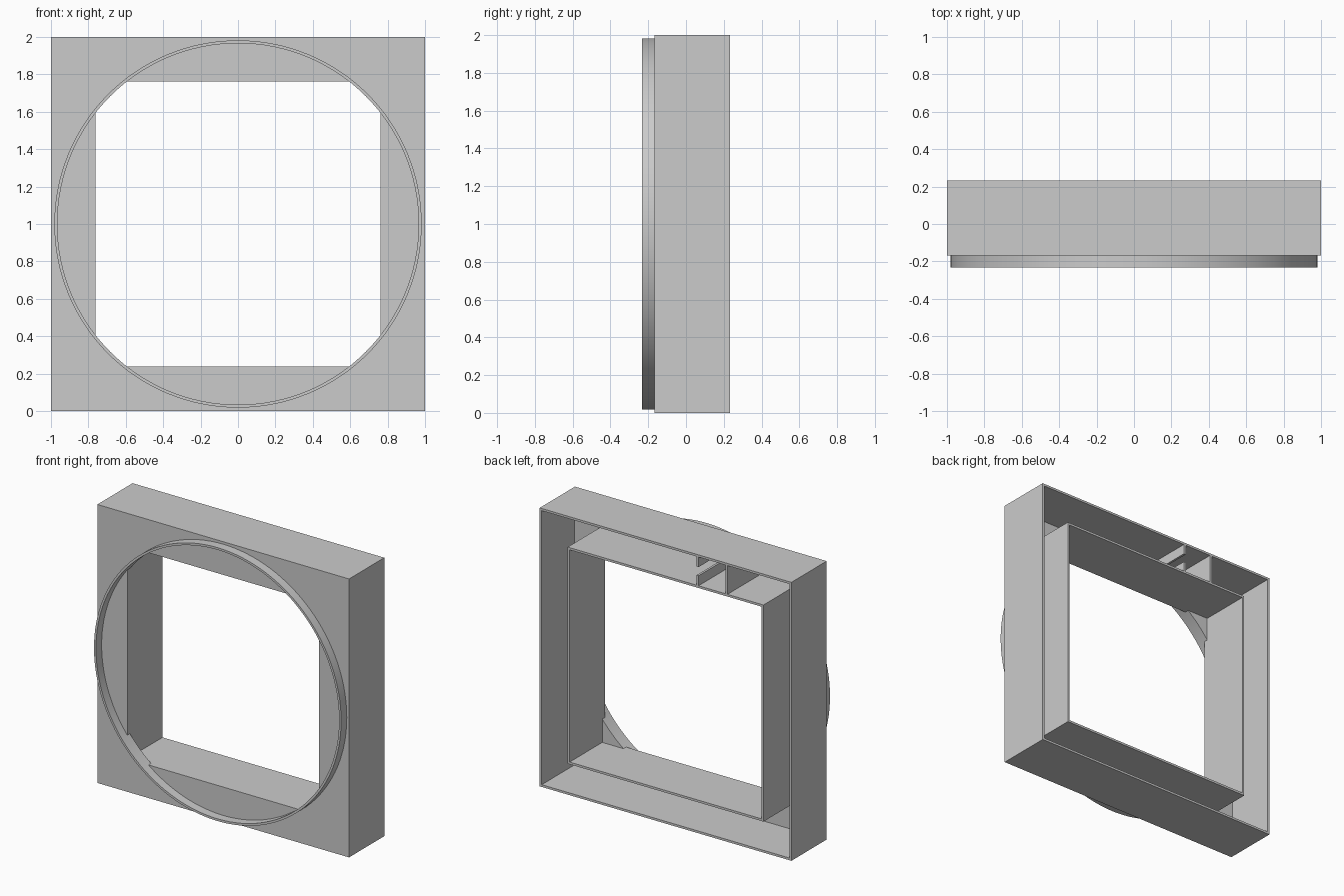
import bpy, bmesh, math
from math import cos, sin, pi

if "Cube" in bpy.data.objects:
    bpy.data.objects.remove(bpy.data.objects["Cube"])

grey = bpy.data.materials.new("light grey")
grey.use_nodes = True
COLOUR = (0.6, 0.6, 0.6, 1)
grey.diffuse_color = COLOUR
grey.node_tree.nodes["Principled BSDF"].inputs["Base Color"].default_value = COLOUR

FRONT, PLATE, BACK = -0.232, -0.168, 0.232
WALL = 0.016
FLOOR = PLATE + 0.03
OPEN, RING = 0.762, 0.966


def square(half):
    return lambda a: half / max(abs(cos(a)), abs(sin(a)))


def circle(radius):
    return lambda a: radius


def finish(name, bm, helper=False):
    bmesh.ops.recalc_face_normals(bm, faces=bm.faces)
    mesh = bpy.data.meshes.new(name)
    bm.to_mesh(mesh)
    bm.free()
    mesh.materials.append(grey)
    obj = bpy.data.objects.new(name, mesh)
    bpy.context.collection.objects.link(obj)
    obj.hide_render = helper
    return obj


def tube(name, outer, inner, y0, y1, angles, helper=False):
    """Hollow prism along y; outer and inner give a radius for each angle."""
    bm = bmesh.new()
    rows = []
    for a in angles:
        rows.append([bm.verts.new((r(a) * cos(a), y, 1 + r(a) * sin(a)))
                     for r, y in ((outer, y0), (outer, y1), (inner, y1), (inner, y0))])
    for p, q in zip(rows, rows[1:] + rows[:1]):
        for i in range(4):
            j = (i + 1) % 4
            bm.faces.new((p[i], p[j], q[j], q[i]))
    return finish(name, bm, helper)


def box(name, lo, hi, helper=True):
    bm = bmesh.new()
    bmesh.ops.create_cube(bm, size=1)
    for v in bm.verts:
        v.co = [(a + b) / 2 + c * (b - a) for a, b, c in zip(lo, hi, v.co)]
    return finish(name, bm, helper)


def combine(obj, tool, operation):
    """Apply a boolean and remove the tool."""
    mod = obj.modifiers.new(operation, 'BOOLEAN')
    mod.operation, mod.object, mod.solver = operation, tool, 'EXACT'
    bpy.context.view_layer.objects.active = obj
    bpy.ops.object.modifier_apply(modifier=mod.name)
    bpy.data.objects.remove(tool)


corners = [pi / 4 + k * pi / 2 for k in range(4)]
meet = math.acos(OPEN / RING)
fine = [k * pi / 64 for k in range(128)]
fine += [(k * pi / 2 + s * meet) % (2 * pi) for k in range(4) for s in (-1, 1)]
fine.sort()

# Square housing with a channel open to the back
housing = tube("housing", square(1), square(OPEN), PLATE, BACK, corners)
channel = tube("channel", square(1 - WALL), square(OPEN + WALL), FLOOR, BACK + 0.1, corners, True)
combine(housing, channel, 'DIFFERENCE')

# Rounded corner webs of the front opening
web = tube("corner_webs", square(OPEN + WALL / 2),
           lambda a: min(RING, square(OPEN)(a)), PLATE, FLOOR, fine, True)
combine(housing, web, 'UNION')

# Raised ring on the front
ring = tube("front_ring", circle(RING + WALL), circle(RING), FRONT, PLATE, fine)

# Cable hole through ring and front plate
HOLE_X, HOLE_Z = -0.36, 1.885
for part in (housing, ring):
    bm = bmesh.new()
    bmesh.ops.create_cone(bm, cap_ends=True, segments=48, radius1=0.073, radius2=0.073, depth=0.3)
    for v in bm.verts:
        v.co = (HOLE_X + v.co.x, PLATE + v.co.z, HOLE_Z + v.co.y)
    combine(part, finish("hole_cutter", bm, True), 'DIFFERENCE')

# Dividers either side of the hole; the inner one is split by a slot
BOTTOM, TOP = 1 + OPEN + WALL, 2 - WALL
for name, x, z0, z1 in (("outer_divider", -0.492, BOTTOM, TOP),
                        ("inner_divider_lower", -0.262, BOTTOM, 1.85),
                        ("inner_divider_upper", -0.262, 1.912, TOP)):
    box(name, (x, FLOOR, z0), (x + WALL, BACK, z1), False)

# Smooth round walls, sharp edges
bpy.ops.object.select_all(action='DESELECT')
for part in (housing, ring):
    part.select_set(True)
bpy.context.view_layer.objects.active = ring
bpy.ops.object.shade_smooth_by_angle(angle=math.radians(30))
